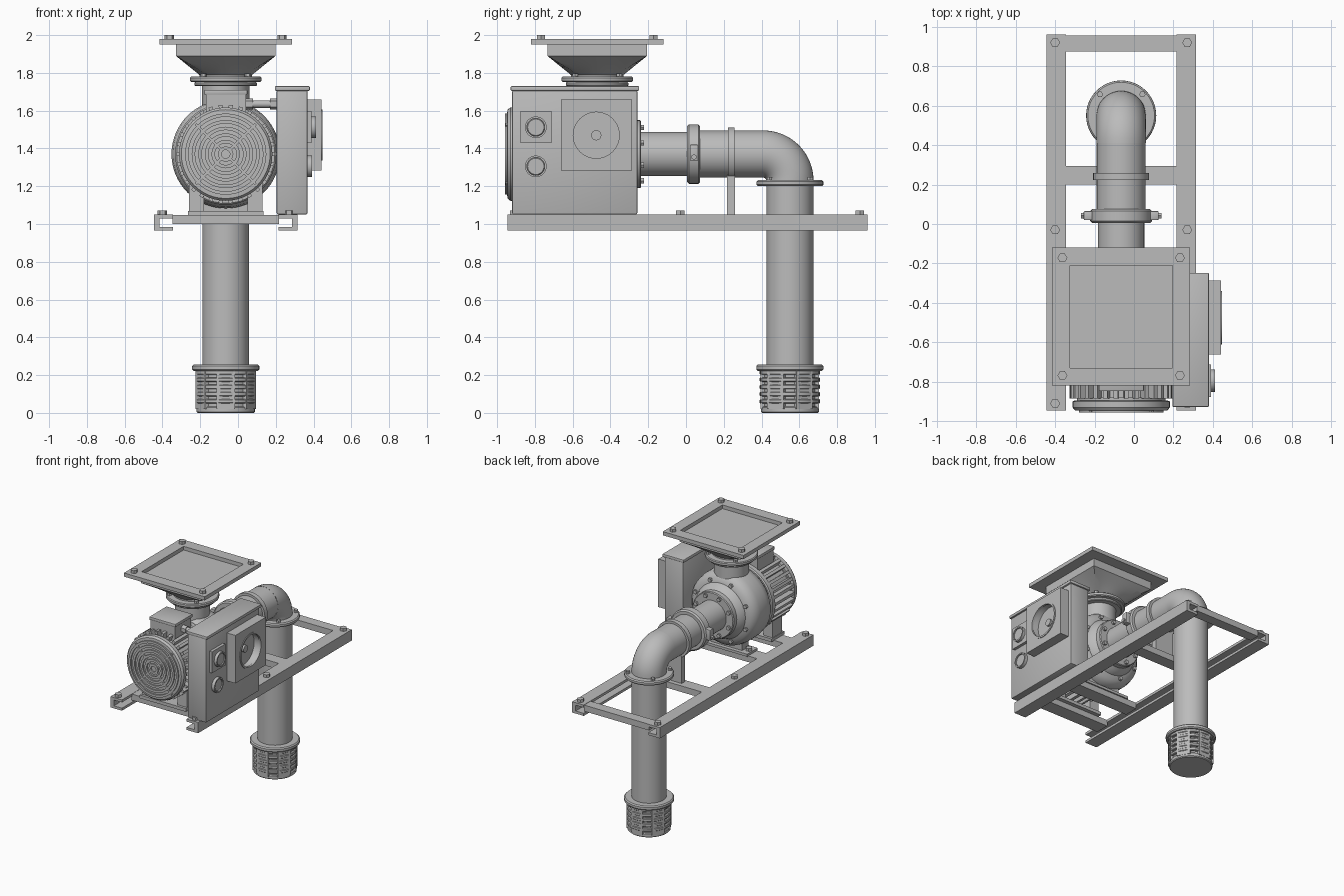
import bpy, bmesh, math
from mathutils import Matrix, Vector

cube = bpy.data.objects.get("Cube")
if cube:
    bpy.data.objects.remove(cube, do_unlink=True)

CX, AXIS_Z = -0.065, 1.37          # machine centre line and shaft height
HOP_Y, PIPE_Y = -0.47, 0.55        # hopper and drop pipe positions
TURN = {"X": Matrix.Rotation(math.pi / 2, 4, "Y"),
        "Y": Matrix.Rotation(-math.pi / 2, 4, "X"),
        "Z": Matrix.Identity(4)}

metal = bpy.data.materials.new("grey_metal")
metal.use_nodes = True
metal.diffuse_color = (0.5, 0.5, 0.5, 1)
metal.node_tree.nodes["Principled BSDF"].inputs["Base Color"].default_value = (0.5, 0.5, 0.5, 1)


def finish(name, bm):
    bmesh.ops.recalc_face_normals(bm, faces=bm.faces[:])
    for f in bm.faces:
        f.smooth = True
    for e in bm.edges:
        if len(e.link_faces) != 2 or e.calc_face_angle() > 0.6:
            e.smooth = False
    mesh = bpy.data.meshes.new(name)
    bm.to_mesh(mesh)
    bm.free()
    mesh.materials.append(metal)
    obj = bpy.data.objects.new(name, mesh)
    bpy.context.collection.objects.link(obj)
    return obj


def box(name, x, y, z, bevel=0.0):
    bm = bmesh.new()
    bmesh.ops.create_cube(bm, size=1)
    for v in bm.verts:
        v.co = [(a + b) / 2 + c * (b - a) for (a, b), c in zip((x, y, z), v.co)]
    if bevel:
        bmesh.ops.bevel(bm, geom=bm.edges[:], offset=bevel, segments=2, affect="EDGES", profile=0.5)
    return finish(name, bm)


def loft(name, rings, closed=False, matrix=Matrix.Identity(4)):
    bm = bmesh.new()
    loops = [[bm.verts.new(matrix @ Vector(p)) for p in ring] for ring in rings]
    n = len(loops[0])
    pairs = list(zip(loops, loops[1:])) + ([(loops[-1], loops[0])] if closed else [])
    for a, b in pairs:
        for i in range(n):
            j = (i + 1) % n
            bm.faces.new((a[i], a[j], b[j], b[i]))
    if not closed:
        bm.faces.new(loops[0])
        bm.faces.new(loops[-1])
    return finish(name, bm)


def lathe(name, profile, origin, axis="Z", n=48, closed=False):
    angles = [math.tau * i / n for i in range(n)]
    rings = [[(r * math.cos(a), r * math.sin(a), h) for a in angles] for r, h in profile]
    return loft(name, rings, closed, Matrix.Translation(origin) @ TURN[axis])


def disc(name, r, h0, h1, origin, axis="Z", n=48, b=0.0):
    if b:
        return lathe(name, [(r - b, h0), (r, h0 + b), (r, h1 - b), (r - b, h1)], origin, axis, n)
    return lathe(name, [(r, h0), (r, h1)], origin, axis, n)


def ring(name, r0, r1, h0, h1, origin, axis="Z"):
    return lathe(name, [(r0, h0), (r1, h0), (r1, h1), (r0, h1)], origin, axis, closed=True)


def bolt(name, origin, axis="Z", r=0.025, h=0.022):
    disc(name, r, 0, h, origin, axis, 6)


def bolt_circle(name, origin, axis, radius, count, r=0.016, h=0.018):
    for k in range(count):
        a = math.tau * (k + 0.5) / count
        offset = TURN[axis] @ Vector((radius * math.cos(a), radius * math.sin(a), 0))
        bolt(name, Vector(origin) + offset, axis, r, h)


def prism(name, outline, y0, y1):
    return loft(name, [[(x, y, z) for x, z in outline] for y in (y0, y1)])


# Base frame: channels open inward, cross members and bolts
for side, label in ((-1, "right"), (1, "left")):
    channel = [(0.38, 0.965), (0.38, 1.05), (0.28, 1.05), (0.28, 1.03),
               (0.35, 1.03), (0.35, 0.985), (0.28, 0.985), (0.28, 0.965)]
    prism(label + "_rail", [(CX + side * x, z) for x, z in channel], -0.945, 0.96)
    for y in (-0.91, -0.03, 0.92):
        bolt(label + "_rail_bolt", (CX + side * 0.335, y, 1.05))
for y0, y1 in ((-0.82, -0.71), (-0.5, -0.39), (0.2, 0.295), (0.875, 0.955)):
    box("cross_member", (-0.348, 0.218), (y0, y1), (1.0, 1.048))

# Feet of motor and pump
box("motor_foot", (-0.265, 0.135), (-0.84, -0.68), (1.045, 1.07))
for x0, x1 in ((-0.26, -0.18), (0.05, 0.13)):
    box("motor_leg", (x0, x1), (-0.82, -0.7), (1.06, 1.26))
box("pump_foot", (-0.265, 0.135), (-0.51, -0.38), (1.045, 1.065))
box("pump_leg", (-0.2, 0.07), (-0.49, -0.41), (1.06, 1.2))
for x in (-0.235, 0.105):
    bolt("pump_foot_bolt", (x, -0.445, 1.065))

# Motor: finned body, end bell and fan cover with a grille
shaft = (CX, 0, AXIS_Z)
fins, outline = 30, []
for k in range(fins):
    for part, r in ((-0.22, 0.215), (-0.2, 0.262), (0.2, 0.262), (0.22, 0.215)):
        a = math.tau * (k + part) / fins
        outline.append((CX + r * math.cos(a), AXIS_Z + r * math.sin(a)))
prism("motor_fins", outline, -0.885, -0.63)
disc("motor_flange", 0.268, -0.64, -0.59, shaft, "Y", b=0.008)
disc("motor_end_bell", 0.225, -0.915, -0.88, shaft, "Y")
lathe("fan_cover", [(0.215, -0.947), (0.235, -0.945), (0.247, -0.93), (0.247, -0.9), (0.235, -0.895)],
      shaft, "Y")
for k in range(6):
    ring("fan_grille_ring", 0.022 + 0.035 * k, 0.04 + 0.035 * k, -0.957, -0.94, shaft, "Y")
for k in range(4):
    spoke = box("fan_grille_spoke", (0.03, 0.225), (-0.955, -0.94), (-0.007, 0.007))
    spoke.matrix_world = Matrix.Translation(shaft) @ Matrix.Rotation(math.pi / 4 + k * math.pi / 2, 4, "Y")

# Terminal box and conduit to the control cabinet
box("terminal_box", (-0.17, 0.042), (-0.84, -0.64), (1.56, 1.69))
box("terminal_lid", (-0.178, 0.05), (-0.848, -0.632), (1.685, 1.71), 0.005)
conduit = (0, -0.74, 1.635)
disc("conduit", 0.02, 0.04, 0.21, conduit, "X", 20)
for h in (0.042, 0.17):
    disc("conduit_nut", 0.03, h, h + 0.037, conduit, "X", 6)

# Pump casing
lathe("pump_volute", [(0.2, -0.6), (0.255, -0.585), (0.28, -0.555), (0.287, -0.51), (0.287, -0.42),
                      (0.278, -0.375), (0.25, -0.345), (0.215, -0.335), (0.2, -0.3), (0.165, -0.27)],
      shaft, "Y", 64)
disc("suction_cover", 0.18, -0.285, -0.238, shaft, "Y", b=0.006)
bolt_circle("suction_bolt", (CX, -0.24, AXIS_Z), "Y", 0.153, 8)
bolt_circle("casing_bolt", (CX, -0.343, AXIS_Z), "Y", 0.235, 8)

# Hopper neck, collar and square-to-round hopper
hop = (CX, HOP_Y, 0)
disc("hopper_neck", 0.125, 1.5, 1.76, hop)
disc("neck_collar", 0.165, 1.73, 1.752, hop, b=0.005)
disc("hopper_collar", 0.19, 1.752, 1.78, hop, b=0.006)
bolt_circle("collar_bolt", (CX, HOP_Y, 1.78), "Z", 0.165, 4)
rings = []
for t, z in ((0, 1.95), (0, 1.89), (0.25, 1.865), (0.5, 1.84), (0.75, 1.815), (1, 1.79), (1, 1.77)):
    loop = []
    for k in range(48):
        a = math.tau * k / 48
        c, s = math.cos(a), math.sin(a)
        r = (1 - t) * 0.264 / max(abs(c), abs(s)) + t * 0.14
        loop.append((CX + r * c, HOP_Y + r * s, z))
    rings.append(loop)
loft("hopper_body", rings)
square = [(-1, -1), (1, -1), (1, 1), (-1, 1)]
loft("hopper_rim", [[(CX + w * x, HOP_Y + w * y, z) for x, y in square]
                    for w, z in ((0.35, 1.95), (0.35, 1.979), (0.26, 1.979), (0.26, 1.95))], closed=True)
for x, y in square:
    bolt("hopper_rim_bolt", (CX + 0.298 * x, HOP_Y + 0.298 * y, 1.979))

# Control cabinet with gauge and buttons
box("control_cabinet", (0.205, 0.368), (-0.92, -0.258), (1.05, 1.71), 0.008)
box("cabinet_lid", (0.195, 0.38), (-0.928, -0.248), (1.705, 1.73), 0.006)
gauge = (0, -0.475, 1.47)
loops = []
for w, h, round_hole in ((1, 0.365, 0), (1, 0.442, 0), (0.13, 0.442, 1), (0.125, 0.385, 1)):
    loop = []
    for k in range(48):
        a = math.tau * k / 48
        c, s = math.cos(a), math.sin(a)
        r = w if round_hole else 0.188 / max(abs(c), abs(s))
        loop.append((h, gauge[1] + r * c, gauge[2] + r * s))
    loops.append(loop)
loft("gauge_housing", loops)
ring("gauge_bezel", 0.122, 0.135, 0.43, 0.447, gauge, "X")
disc("gauge_hub", 0.027, 0.38, 0.4, gauge, "X", 24)
box("switch_plate", (0.36, 0.39), (-0.877, -0.713), (1.43, 1.597))
for z, top in ((1.512, 0.412), (1.305, 0.392)):
    spot = (0, -0.795, z)
    ring("button_ring", 0.047, 0.057, 0.36, top, spot, "X")
    disc("button", 0.048, 0.36, top - 0.006, spot, "X", b=0.005)

# Suction pipe, elbow and drop pipe
disc("suction_pipe", 0.117, -0.26, 0.05, shaft, "Y")
disc("discharge_pipe", 0.124, 0.03, 0.41, shaft, "Y")
bm = bmesh.new()
bmesh.ops.create_circle(bm, segments=48, radius=0.125,
                        matrix=Matrix.Translation((CX, 0.41, AXIS_Z)) @ TURN["Y"])
bmesh.ops.spin(bm, geom=bm.verts[:] + bm.edges[:], cent=(CX, 0.41, 1.23), axis=(1, 0, 0),
               dvec=(0, 0, 0), angle=-math.pi / 2, steps=16, use_duplicate=False)
finish("pipe_elbow", bm)
drop = (CX, PIPE_Y, 0)
disc("drop_pipe", 0.124, 0.2, 1.23, drop)
disc("elbow_flange", 0.177, 1.2, 1.232, drop, b=0.008)
bolt_circle("elbow_flange_bolt", (CX, PIPE_Y, 1.232), "Z", 0.152, 4)

# Clamp coupling with side lugs, and pipe support
disc("pipe_clamp", 0.157, 0.005, 0.075, shaft, "Y", b=0.01)
for side in (-1, 1):
    x0, x1 = sorted((CX + side * 0.14, CX + side * 0.19))
    box("clamp_lug", (x0, x1), (0.02, 0.065), (1.335, 1.42), 0.005)
    bolt("clamp_bolt", (CX + side * 0.175, 0.042, 1.335 + 0.02), "X", 0.015, 0.03 * side)
disc("support_strap", 0.142, 0.222, 0.258, shaft, "Y")
box("support_post", (CX - 0.08, CX + 0.08), (0.218, 0.26), (1.04, 1.26))

# Strainer: core, slotted rings and upright bars
disc("strainer_flange", 0.178, 0.222, 0.256, drop, b=0.008)
disc("strainer_core", 0.143, 0.005, 0.23, drop)
disc("strainer_base", 0.154, 0, 0.035, drop, b=0.006)
for k in range(5):
    disc("strainer_ring", 0.16, 0.05 + 0.038 * k, 0.073 + 0.038 * k, drop, b=0.004)
for k in range(6):
    bar = box("strainer_bar", (0.1, 0.155), (-0.05, 0.05), (0.02, 0.225))
    bar.matrix_world = Matrix.Translation(drop) @ Matrix.Rotation(math.pi / 2 + k * math.pi / 3, 4, "Z")
